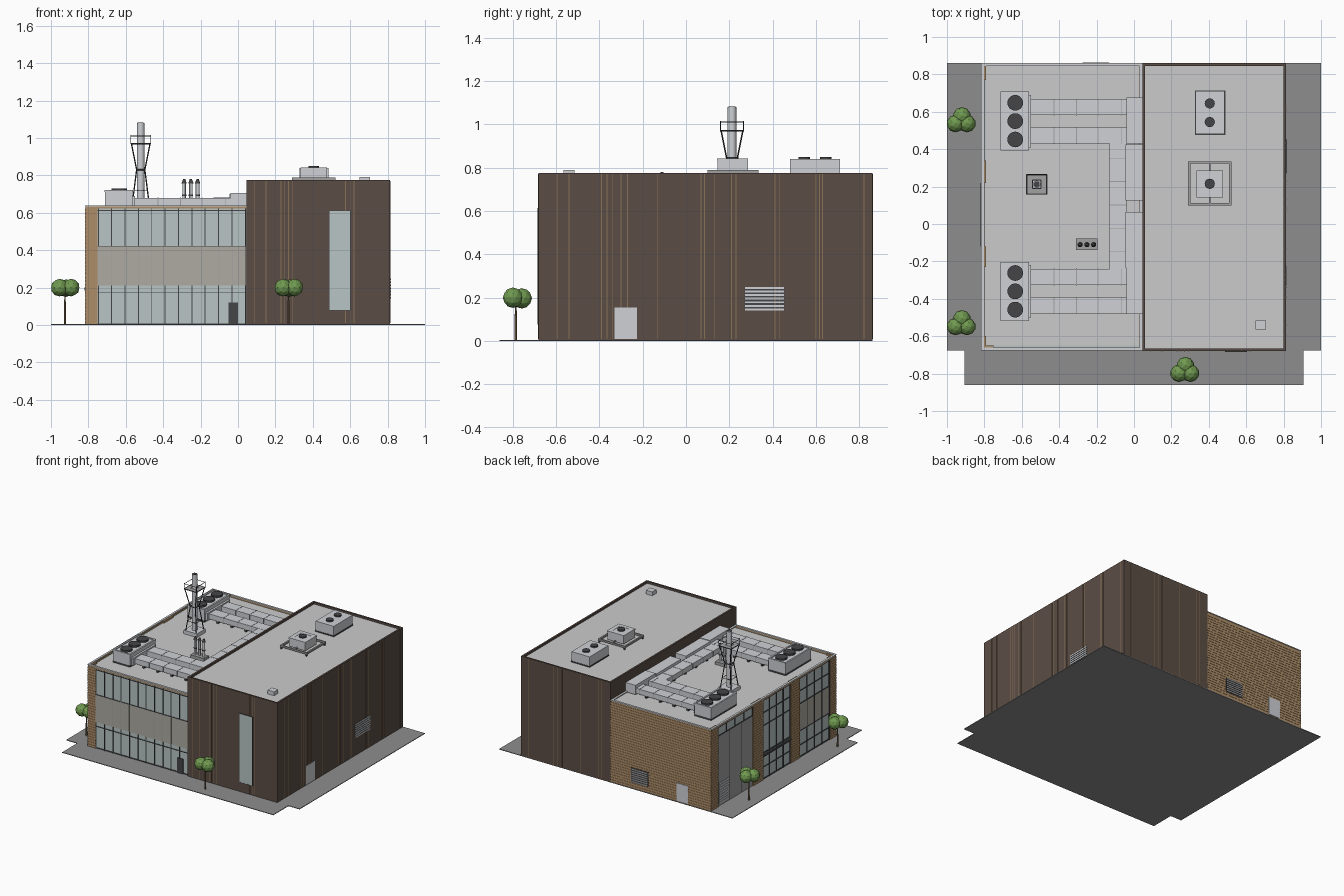
import bpy, bmesh, math
from mathutils import Vector, Matrix

def mat(name, r, g, b):
    m = bpy.data.materials.new(name)
    m.diffuse_color = (r, g, b, 1)
    return m

BROWN = mat("brown_cladding", .105, .075, .06)
TAN = mat("tan_strip", .26, .17, .09)
BRICK = mat("brick", .42, .27, .14)
GLASS = mat("glass", .48, .56, .56)
PANEL = mat("spandrel", .42, .41, .36)
DARK = mat("dark_metal", .06, .06, .065)
ROOF = mat("roof", .6, .6, .6)
METAL = mat("metal", .62, .64, .67)
DOOR = mat("door_grey", .36, .36, .37)
PAVE = mat("paving", .27, .27, .27)
LEAF = mat("leaf", .16, .32, .08)
BARK = mat("bark", .2, .13, .07)

def finish(name, bm, material):
    me = bpy.data.meshes.new(name)
    bm.to_mesh(me)
    bm.free()
    me.materials.append(material)
    ob = bpy.data.objects.new(name, me)
    bpy.context.collection.objects.link(ob)
    return ob

def boxes(name, material, items):
    """Boxes given as (x0, x1, y0, y1, z0, z1), joined in one object."""
    bm = bmesh.new()
    for x0, x1, y0, y1, z0, z1 in items:
        m = Matrix.Translation(((x0+x1)/2, (y0+y1)/2, (z0+z1)/2)) @ Matrix.Diagonal((x1-x0, y1-y0, z1-z0, 1))
        bmesh.ops.create_cube(bm, size=1, matrix=m)
    return finish(name, bm, material)

def rods(name, material, items, n=8):
    """Rods given as (start, end, radius, end radius)."""
    bm = bmesh.new()
    for a, b, r1, r2 in items:
        a, b = Vector(a), Vector(b)
        rot = (b-a).to_track_quat('Z', 'Y').to_matrix().to_4x4()
        bmesh.ops.create_cone(bm, cap_ends=True, segments=n, radius1=r1, radius2=r2, depth=(b-a).length,
                              matrix=Matrix.Translation((a+b)/2) @ rot)
    ob = finish(name, bm, material)
    if n > 8:
        bpy.context.view_layer.objects.active = ob
        ob.select_set(True)
        bpy.ops.object.shade_smooth_by_angle()
        ob.select_set(False)

def ring(x0, x1, y0, y1, z0, z1, t):
    return [(x0, x1, y0, y0+t, z0, z1), (x0, x1, y1-t, y1, z0, z1),
            (x0, x0+t, y0+t, y1-t, z0, z1), (x1-t, x1, y0+t, y1-t, z0, z1)]

def lin(a, b, n):
    return [a + (b-a)*i/n for i in range(n+1)]

# paving
boxes("paving", PAVE, [(-1, 1, -.675, .86, 0, .005), (-.905, .905, -.86, -.675, 0, .005)])

# tall brown block with parapet, strips
boxes("tall_block", BROWN, [(.05, .81, -.675, .858, .004, .755)] + ring(.045, .813, -.68, .86, .004, .775, .014))
boxes("tall_roof", ROOF, [(.06, .80, -.665, .845, .75, .76)])
w, o = .002, .0015
strips = [(x-w, x+w, -.68-o, -.67, .01, .77) for x in (.09, .15, .23, .25, .27, .29, .575, .6, .62)]
strips += [(.81, .813+o, y-w, y+w, .01, .77) for y in
           (-.595, -.54, -.39, -.365, -.34, -.3, -.27, -.13, .07, .085, .13, .21, .23, .41, .43, .6, .615, .63, .82)]
strips += [(x-w, x+w, .85, .86+o, .01, .77) for x in (.75, .53, .5, .46, .3, .15, .12)]
boxes("cladding_strips", TAN, strips)
boxes("slot_window", GLASS, [(.49, .6, -.683, -.67, .08, .61)])
boxes("slot_window_frame", DARK, [(.487, .49, -.684, -.67, .077, .613), (.6, .603, -.684, -.67, .077, .613),
                                  (.487, .603, -.684, -.67, .61, .613), (.487, .603, -.684, -.67, .077, .08)])
boxes("side_door", METAL, [(.81, .816, -.33, -.225, .01, .155)])

# low block: core, roof, brick walls and coping
boxes("low_core", DOOR, [(-.8, .05, -.655, .845, .004, .615)])
boxes("low_roof", ROOF, [(-.805, .045, -.66, .85, .612, .622)])
brick = [(-.815, .045, .845, .856, .004, .635), (-.815, -.75, -.672, -.65, .004, .635),
         (-.815, .045, -.672, -.66, .622, .635), (-.815, -.8, -.672, .856, .622, .635)]
piers = [(-.672, -.6), (-.23, -.12), (.22, .34), (.77, .856)]
brick += [(-.815, -.79, a, b, .004, .635) for a, b in piers]
# projecting courses
for i in range(31):
    z0, z1 = .006+i*.02, .023+i*.02
    brick += [(-.817, .045, .85, .858, z0, z1), (-.817, -.75, -.674, -.66, z0, z1)]
    brick += [(-.817, -.8, max(a, -.67), b, z0, z1) for a, b in piers]
boxes("brick_walls", BRICK, brick)
boxes("coping", METAL, ring(-.819, .045, -.676, .86, .634, .64, .016))

# front curtain wall
X0, X1 = -.75, .042
boxes("front_glass", GLASS, [(X0, X1, -.667, -.65, .42, .622), (X0, X1, -.667, -.65, .005, .21)])
boxes("front_spandrel", PANEL, [(X0, X1, -.673, -.65, .21, .42)])
bars = [(x-.0025, x+.0025, -.672, -.66, z0, z1) for x in lin(X0+.003, X1-.003, 11) for z0, z1 in ((.42, .622), (.005, .21))]
bars += [(X0, X1, -.672, -.66, z-.002, z+.002) for z in (.01, .175, .42, .612)]
bars += [(-.05, .0, -.674, -.66, .005, .12)]
boxes("front_mullions", DARK, bars)
boxes("spandrel_joints", DOOR, [(x-.001, x+.001, -.674, -.66, .212, .418) for x in lin(X0, X1, 11)[1:-1]])

# left side bays
bays = [(-.6, -.23), (-.12, .22)]
boxes("side_glass", GLASS, [(-.808, -.79, a, b, .005, .622) for a, b in bays] + [(-.808, -.79, .34, .77, .55, .622)])
boxes("side_spandrel", PANEL, [(-.811, -.79, -.6, -.23, .21, .42)])
bars = []
for a, b in bays:
    bars += [(-.813, -.8, y-.003, y+.003, .005, .622) for y in lin(a+.003, b-.003, 4)]
    bars += [(-.813, -.8, a, b, z-.003, z+.003) for z in (.01, .1, .21, .42, .52, .617)]
bars += [(-.813, -.8, y-.003, y+.003, .55, .622) for y in lin(.343, .767, 4)]
bars += [(-.813, -.8, .34, .77, z-.003, z+.003) for z in (.55, .617)]
bars += [(-.822, -.8, -.12, .22, .185, .2)]
boxes("side_mullions", DARK, bars)
boxes("loading_door", DOOR, [(-.809, -.79, .34, .77, .005, .55)])
boxes("loading_door_ribs", METAL, [(-.812, -.8, .63, .75, z, z+.012) for z in lin(.02, .17, 8)])
boxes("loading_door_joints", DARK, [(-.81, -.8, y-.001, y+.001, .005, .55) for y in (.48, .62)])

# louvres and rear door
boxes("louvre_backs", DARK, [(.81, .8145, .27, .455, .14, .25), (-.28, -.13, .85, .86, .05, .165)])
boxes("louvre_slats", METAL, [(.81, .817, .272, .453, z, z+.009) for z in lin(.142, .24, 6)])
boxes("rear_louvre_slats", DOOR, [(-.275, -.135, .85, .863, z, z+.009) for z in lin(.055, .15, 6)])
boxes("rear_door", METAL, [(-.62, -.52, .85, .862, .01, .15)])

# coolers, mirrored about the duct centre line
units, fans, ducts, feet, seams = [], [], [], [], []
def rooffan(x, y, z, r):
    fans.append(((x, y, z-.005), (x, y, z+.008), r, r))
for c, s in ((.55, 1), (-.36, -1)):
    units += [(-.71, -.565, c-.155, c+.155, .635, .715), (-.567, -.55, c-.14, c+.14, .632, .69)]
    units += ring(-.713, -.562, c-.158, c+.158, .71, .722, .012)
    feet += ring(-.71, -.565, c-.155, c+.155, .62, .636, .012)
    for d in (-.098, 0, .098):
        rooffan(-.635, c+d, .722, .042)
    for d in (.075, -.077):
        y = c + s*d
        ducts.append((-.552, -.03, y-.043, y+.043, .64, .68))
        for x in lin(-.48, -.12, 3):
            feet.append((x-.008, x+.008, y-.04, y+.04, .62, .641))
            seams.append((x+.05, x+.054, y-.0445, y+.0445, .639, .6815))
    ducts.append((-.04, .045, c-.12, c+.125, .632, .705))
# cross ducts and wall boxes
ducts += [(-.13, -.04, -.24, .435, .64, .679), (-.045, .045, .125, .425, .632, .7), (-.045, .045, -.235, .065, .632, .7)]
seams += [(-.1315, -.0385, y, y+.004, .639, .6805) for y in lin(-.15, .35, 4)]
feet += [(-.12, -.05, y, y+.016, .62, .641) for y in lin(-.1, .3, 3)]
boxes("ducts", METAL, ducts)
boxes("duct_seams", DOOR, seams)
boxes("duct_feet", DARK, feet)

# units on the tall roof
units += [(.33, .485, .48, .71, .765, .84), (.335, .475, .145, .285, .775, .84), (.65, .705, -.565, -.515, .755, .79)]
units += ring(.333, .477, .143, .287, .832, .842, .03)
boxes("roof_units", METAL, units)
boxes("unit_rails", DOOR, ring(.29, .52, .1, .335, .775, .788, .012) + [(.4, .41, .11, .325, .776, .786)])
boxes("unit_bases", DARK, [(.327, .488, .477, .713, .758, .768)] +
      [(x, x+.01, y, y+.01, .758, .778) for x in (.292, .508) for y in (.102, .323)])
for x, y, r in ((.405, .645, .027), (.405, .545, .027), (.405, .215, .027)):
    rooffan(x, y, .842, r)
rods("fans", DARK, fans, 20)

# chimney with braced platform
cx, cy = -.52, .212
boxes("chimney_base", METAL, [(cx-.057, cx+.057, cy-.053, cy+.053, .62, .65)])
rods("chimney", METAL, [((cx, cy, .64), (cx, cy, 1.08), .02, .02)], 20)
rods("chimney_cap", DARK, [((cx, cy, 1.075), (cx, cy, 1.082), .016, .016)], 16)
frame = []
P = lambda a, b, d, z: (cx+a*d, cy+b*d, z)
corners = [(-1, -1), (1, -1), (1, 1), (-1, 1)]
for i, (a, b) in enumerate(corners):
    e, f = corners[(i+1) % 4]
    frame += [(P(a, b, .046, .64), P(a, b, .022, .83), .0035, .0035), (P(a, b, .022, .83), P(a, b, .05, .97), .0035, .0035),
              (P(a, b, .053, .97), P(a, b, .053, 1.015), .002, .002)]
    for d, z, r in ((.022, .83, .003), (.052, .97, .004), (.053, 1.01, .002), (.036, .72, .002)):
        frame.append((P(a, b, d, z), P(e, f, d, z), r, r))
rods("chimney_frame", DARK, frame, 6)
boxes("chimney_platform", DOOR, ring(cx-.05, cx+.05, cy-.05, cy+.05, .966, .972, .028))

# three flues
boxes("flue_base", DOOR, [(-.31, -.195, -.14, -.078, .62, .645)])
xs = (-.288, -.252, -.216)
rods("flues", METAL, [((x, -.11, .64), (x, -.11, .76), .01, .01) for x in xs], 12)
rods("flue_caps", DARK, [((x, -.11, .757), (x, -.11, .78), .014, .006) for x in xs] +
     [((x, -.11, .69), (x, -.11, .697), .012, .012) for x in xs], 12)

# trees
for tx, ty in ((-.925, .55), (-.925, -.535), (.27, -.785)):
    rods("tree_trunk", BARK, [((tx, ty, .003), (tx, ty, .19), .006, .004)], 6)
    bm = bmesh.new()
    for dx, dy, dz in ((-.029, -.013, .2), (.005, .028, .197), (.032, -.013, .2)):
        bmesh.ops.create_icosphere(bm, subdivisions=2, radius=.047,
                                   matrix=Matrix.Translation((tx+dx, ty+dy, dz)))
    finish("tree_crown", bm, LEAF)
